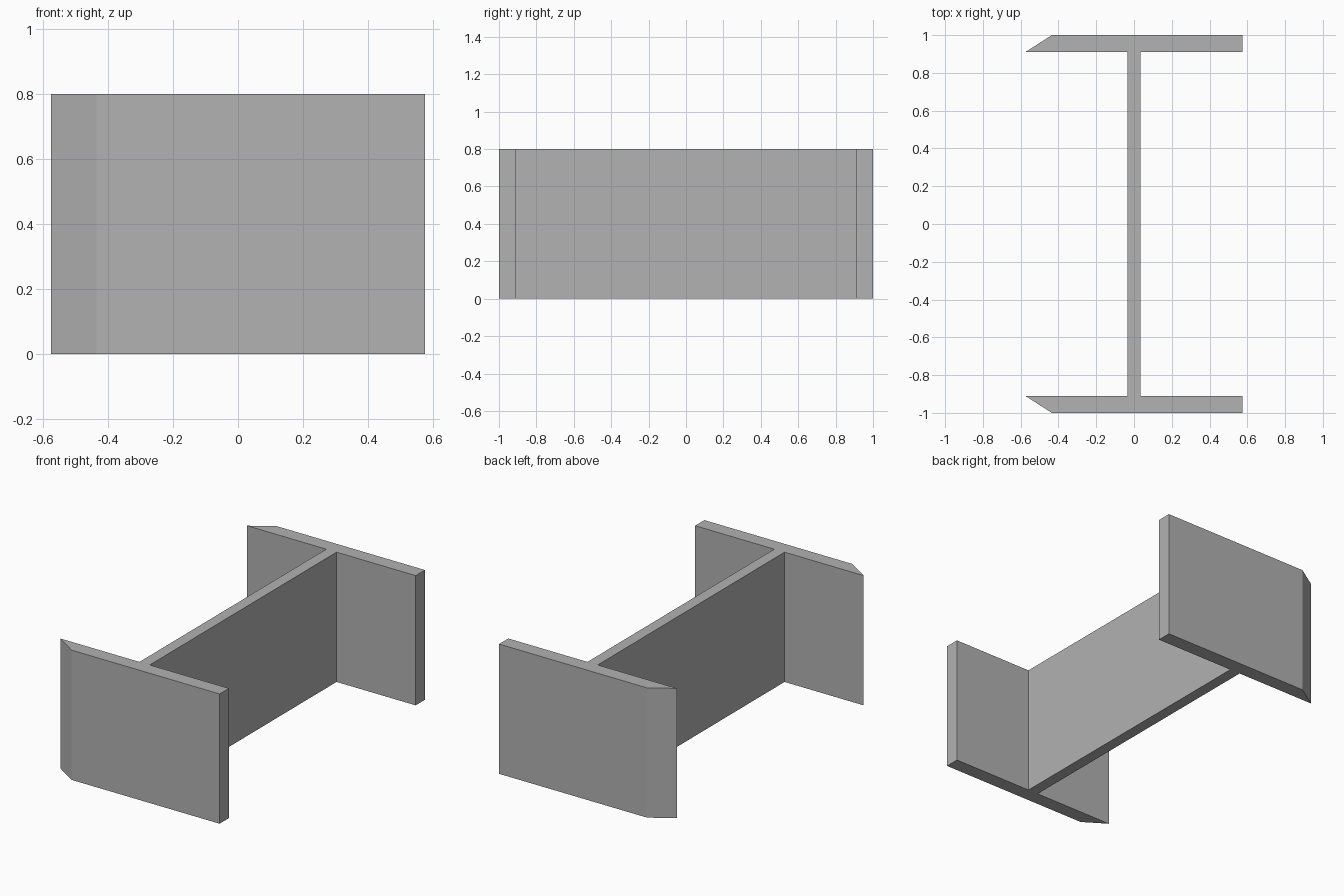
import bpy
import bmesh

cube = bpy.data.objects.get("Cube")
if cube:
    bpy.data.objects.remove(cube, do_unlink=True)

HEIGHT = 0.8
HALF_WEB = 0.035
HALF_WIDTH = 0.575
INNER, OUTER = 0.91, 1.0
BEVEL = 0.14

# Plain grey material
grey = bpy.data.materials.new("steel_grey")
grey.use_nodes = True
colour = (0.445, 0.445, 0.445, 1)
grey.diffuse_color = colour
grey.node_tree.nodes["Principled BSDF"].inputs["Base Color"].default_value = colour

# Back flange outline with its slanted end, mirrored to make the front flange
back = [
    (HALF_WEB, INNER),
    (HALF_WIDTH, INNER),
    (HALF_WIDTH, OUTER),
    (BEVEL - HALF_WIDTH, OUTER),
    (-HALF_WIDTH, INNER),
    (-HALF_WEB, INNER),
]
profile = back + [(x, -y) for x, y in reversed(back)]

# Extrude the cross-section into the beam
bm = bmesh.new()
base = bm.faces.new([bm.verts.new((x, y, 0)) for x, y in profile])
result = bmesh.ops.extrude_face_region(bm, geom=[base], use_keep_orig=True)
top = [v for v in result["geom"] if isinstance(v, bmesh.types.BMVert)]
bmesh.ops.translate(bm, verts=top, vec=(0, 0, HEIGHT))
bmesh.ops.recalc_face_normals(bm, faces=bm.faces)

mesh = bpy.data.meshes.new("i_beam")
bm.to_mesh(mesh)
bm.free()
mesh.materials.append(grey)
beam = bpy.data.objects.new("i_beam", mesh)
bpy.context.collection.objects.link(beam)
